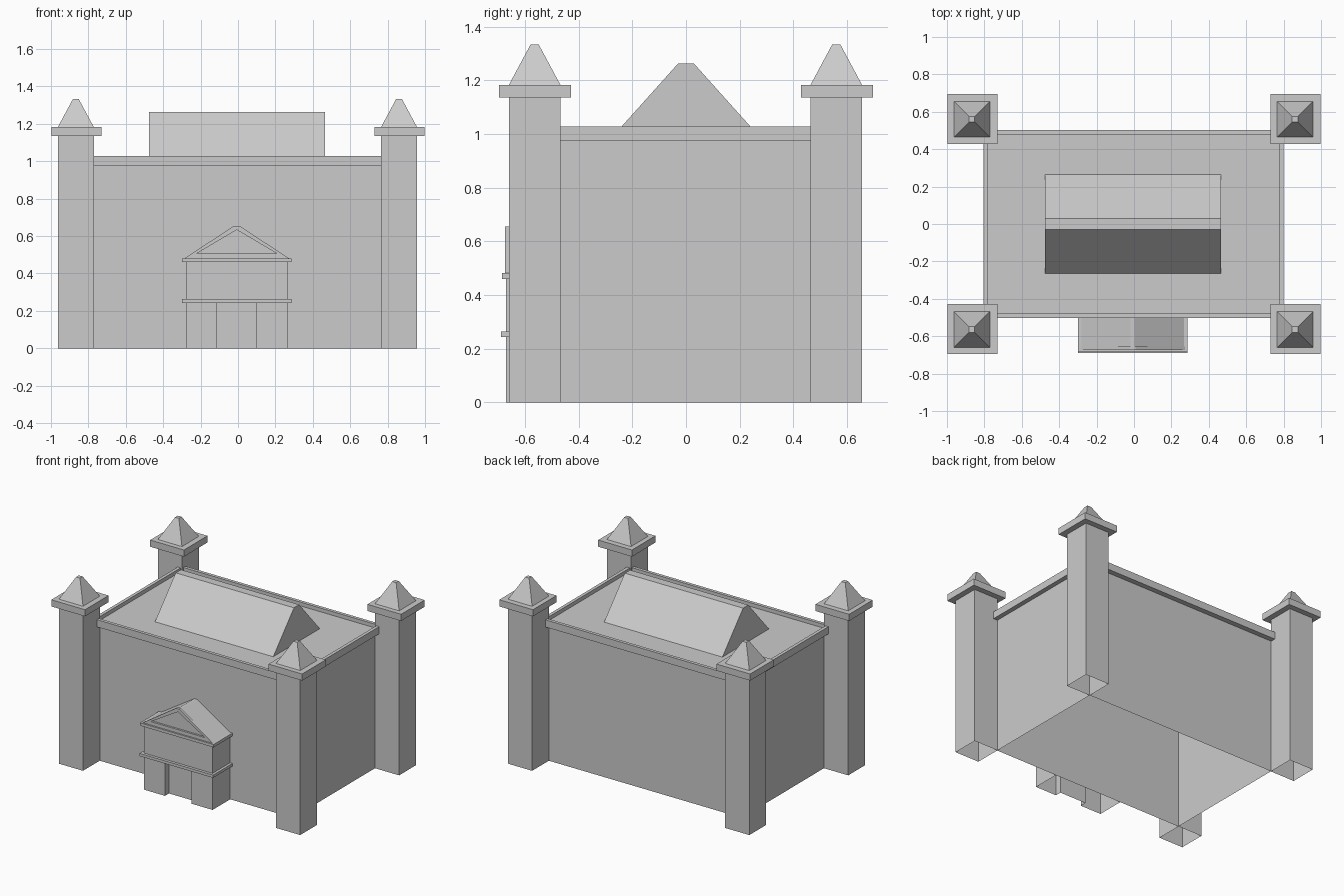
import bpy
import bmesh
from mathutils import Vector

if "Cube" in bpy.data.objects:
    bpy.data.objects.remove(bpy.data.objects["Cube"], do_unlink=True)

stone = bpy.data.materials.new("grey stone")
stone.use_nodes = True
GREY = (0.6, 0.6, 0.6, 1)
stone.diffuse_color = GREY
stone.node_tree.nodes["Principled BSDF"].inputs["Base Color"].default_value = GREY


def finish(name, bm):
    bmesh.ops.recalc_face_normals(bm, faces=bm.faces[:])
    mesh = bpy.data.meshes.new(name)
    bm.to_mesh(mesh)
    bm.free()
    mesh.materials.append(stone)
    obj = bpy.data.objects.new(name, mesh)
    bpy.context.collection.objects.link(obj)
    return obj


def prism(name, points, axis, start, end, open_start=False):
    """Extrude a flat outline along an axis, optionally without its first cap."""
    def place(a, b, c):
        return {"x": (c, a, b), "y": (a, c, b), "z": (a, b, c)}[axis]
    bm = bmesh.new()
    first = [bm.verts.new(place(a, b, start)) for a, b in points]
    last = [bm.verts.new(place(a, b, end)) for a, b in points]
    n = len(points)
    for i in range(n):
        j = (i + 1) % n
        bm.faces.new((first[i], first[j], last[j], last[i]))
    bm.faces.new(last)
    caps = bm.faces.new(first)
    bmesh.ops.recalc_face_normals(bm, faces=bm.faces[:])
    if open_start:
        bmesh.ops.delete(bm, geom=[caps], context="FACES_ONLY")
    return finish(name, bm)


def rect(x0, x1, y0, y1):
    return [(x0, y0), (x1, y0), (x1, y1), (x0, y1)]


def square(x, y, half):
    return rect(x - half, x + half, y - half, y + half)


# Main hall: walls open underneath, overhanging parapet around a sunken roof
prism("hall_walls", rect(-0.77, 0.765, -0.47, 0.466), "z", 0, 0.99, open_start=True)
parapet = prism("parapet", rect(-0.805, 0.798, -0.503, 0.503), "z", 0.975, 1.027)
bm = bmesh.new()
bm.from_mesh(parapet.data)
bm.faces.ensure_lookup_table()
top = max(bm.faces, key=lambda f: f.calc_center_median().z)
bmesh.ops.inset_region(bm, faces=[top], thickness=0.033)
well = bmesh.ops.extrude_face_region(bm, geom=[top])
bmesh.ops.translate(bm, vec=Vector((0, 0, -0.027)),
                    verts=[v for v in well["geom"] if isinstance(v, bmesh.types.BMVert)])
if top.is_valid:
    bmesh.ops.delete(bm, geom=[top], context="FACES_ONLY")
bm.to_mesh(parapet.data)
bm.free()

# Pitched roof block with a flat ridge
prism("hall_roof", [(-0.265, 1.0), (0.265, 1.0), (0.03, 1.262), (-0.03, 1.262)],
      "x", -0.475, 0.466)

# Corner towers with caps and blunt pyramids
for side, sx in (("left", 1), ("right", -1)):
    for end, sy in (("front", -1), ("back", 1)):
        label = f"{end}_{side}_tower"
        cx, cy = sx * 0.864, sy * 0.562
        px, py = cx - 0.003, cy - 0.002
        prism(label + "_shaft", square(px, py, 0.096), "z", 0, 1.14, open_start=True)
        prism(label + "_cap", square(cx, cy, 0.134), "z", 1.135, 1.183)
        spire = prism(label + "_spire", square(px, py, 0.096), "z", 1.183, 1.333)
        for v in spire.data.vertices:
            if v.co.z > 1.3:
                v.co.x = px + (v.co.x - px) * 0.16
                v.co.y = py + (v.co.y - py) * 0.16

# Gatehouse: notched ground storey, upper storey and two string courses
LEFT, RIGHT, BACK, FRONT = -0.278, 0.267, -0.47, -0.67
plan = [(LEFT, BACK), (LEFT, FRONT), (-0.112, FRONT), (-0.112, -0.625),
        (0.099, -0.625), (0.099, FRONT), (RIGHT, FRONT), (RIGHT, BACK)]
prism("gatehouse_base", plan, "z", 0, 0.25, open_start=True)
prism("gatehouse_upper", rect(LEFT, RIGHT, FRONT, BACK), "z", 0.25, 0.47)
prism("lower_string_course", rect(-0.3, 0.285, -0.69, BACK), "z", 0.243, 0.263)
prism("upper_string_course", rect(-0.3, 0.285, -0.685, BACK), "z", 0.46, 0.481)

# Gatehouse roof and a raised triangular frame around the pediment
prism("gatehouse_roof", [(-0.28, 0.481), (0.267, 0.481), (0.004, 0.648), (-0.018, 0.648)],
      "y", -0.66, BACK)
outer = [(-0.285, 0.481), (0.272, 0.481), (0.008, 0.655), (-0.022, 0.655)]
inner = [(-0.222, 0.506), (0.209, 0.506), (-0.004, 0.632), (-0.009, 0.632)]
bm = bmesh.new()
loops = [[bm.verts.new((x, y, z)) for x, z in loop]
         for loop, y in ((outer, -0.656), (outer, -0.674), (inner, -0.674), (inner, -0.656))]
for k in range(4):
    a, b = loops[k], loops[(k + 1) % 4]
    for i in range(4):
        j = (i + 1) % 4
        bm.faces.new((a[i], a[j], b[j], b[i]))
finish("pediment_frame", bm)
